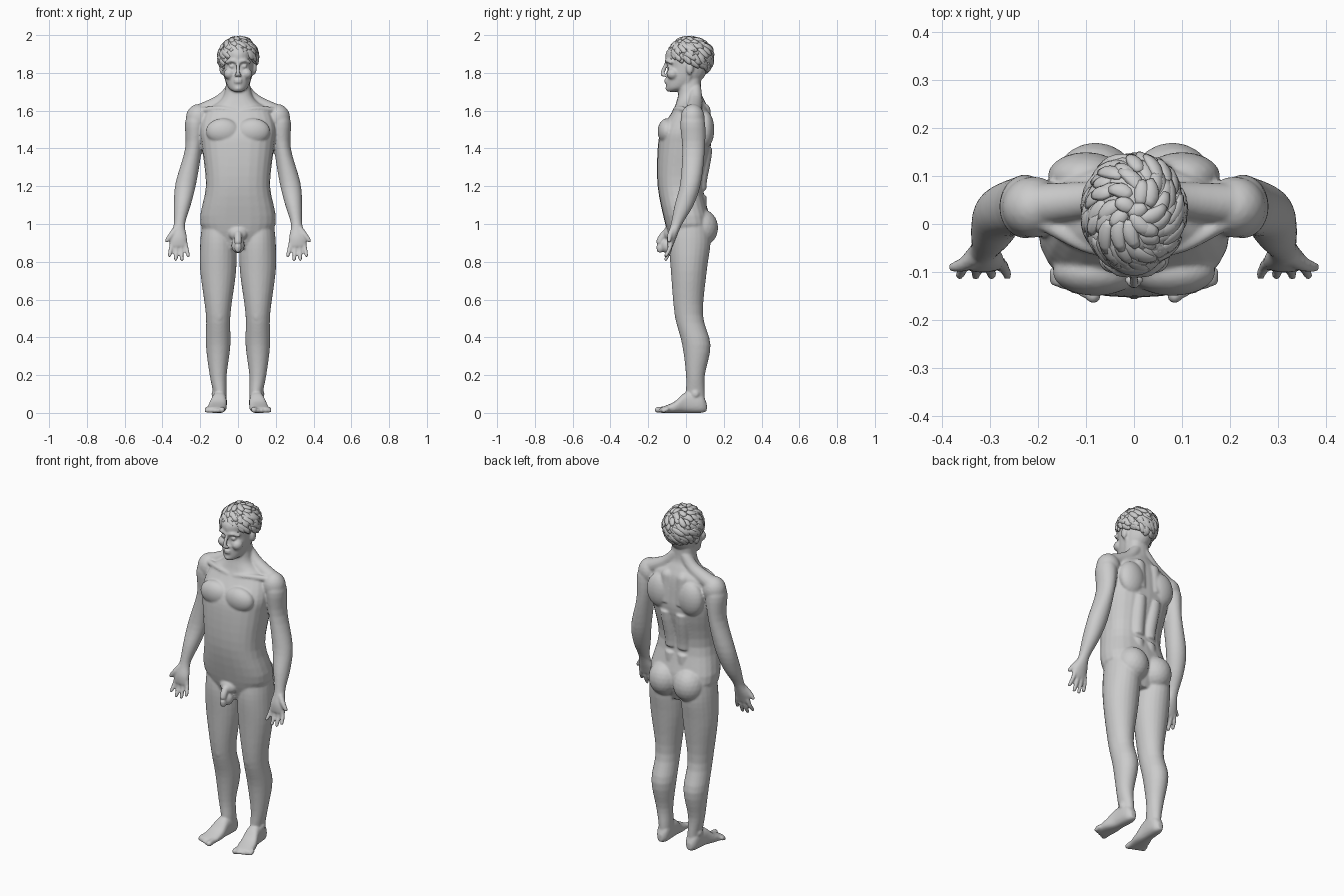
import bpy, bmesh, math, random
from mathutils import Vector, Matrix

random.seed(4)
cube = bpy.data.objects.get("Cube")
if cube:
    bpy.data.objects.remove(cube)

shade = .6
colour = (shade, shade, shade, 1)
grey = bpy.data.materials.new("plain_grey")
grey.use_nodes = True
grey.diffuse_color = colour
grey.node_tree.nodes["Principled BSDF"].inputs["Base Color"].default_value = colour


def refine(rows, steps=4):
    """Smooth interpolation between rows of numbers."""
    rows = [Vector(row) for row in rows]
    padded = [rows[0]] + rows + [rows[-1]]
    result = []
    for before, start, end, after in zip(padded, rows, rows[1:], padded[3:]):
        for step in range(steps):
            t = step / steps
            rest = 1 - t
            leave, arrive = (end - before) / 2, (after - start) / 2
            result.append(start.lerp(end, t * t * (3 - 2 * t))
                          + leave * t * rest * rest - arrive * t * t * rest)
    return result + [rows[-1]]


def loft(mesh, rings, sides=24, power=2):
    """Skin closed superellipse rings given as (centre, across, along)."""
    loops = []
    for centre, across, along in rings:
        loop = []
        for corner in range(sides):
            angle = math.tau * corner / sides
            c, s = math.cos(angle), math.sin(angle)
            wide = math.copysign(abs(c) ** (2 / power), c)
            deep = math.copysign(abs(s) ** (2 / power), s)
            loop.append(mesh.verts.new(centre + across * wide + along * deep))
        loops.append(loop)
    for low, high in zip(loops, loops[1:]):
        for corner in range(sides):
            previous = corner - 1
            mesh.faces.new((low[previous], low[corner], high[corner], high[previous]))
    mesh.faces.new(loops[0])
    mesh.faces.new(loops[-1])


def slices(mesh, rows, power=2, lying=False):
    """Rows: level, x range, depth range; levels run along z, or y if lying."""
    up, out = Vector((0, 0, 1)), Vector((0, 1, 0))
    if lying:
        up, out = out, up
    right = Vector((1, 0, 0))
    rings = []
    for level, left_x, right_x, near, far in refine(rows):
        centre = right * (left_x + right_x) / 2 + out * (near + far) / 2 + up * level
        rings.append((centre, right * (right_x - left_x) / 2, out * (far - near) / 2))
    loft(mesh, rings, power=power)


def symmetric(rows):
    """Expand level, half width, front, back into full slices."""
    return [(level, -half, half, front, back) for level, half, front, back in rows]


def blob(mesh, centre, radii):
    placed = Matrix.Translation(centre) @ Matrix.Diagonal((*radii, 1))
    bmesh.ops.create_icosphere(mesh, subdivisions=3, radius=1, matrix=placed)


def limb(mesh, radius, *points, taper=1):
    """Round-ended tube through points, narrowing towards the last one."""
    path = refine(points)
    last = len(path) - 1
    rings = []
    for index, point in enumerate(path):
        direction = path[min(index + 1, last)] - path[max(index - 1, 0)]
        turn = direction.to_track_quat("Z", "Y")
        size = radius * (1 + (taper - 1) * index / last)
        rings.append((point, turn @ Vector((size, 0, 0)), turn @ Vector((0, size, 0))))
    loft(mesh, rings)
    blob(mesh, path[0], [radius] * 3)
    blob(mesh, path[-1], [radius * taper] * 3)


def finish(name, mesh):
    """Turn the built mesh into a smooth grey object."""
    bmesh.ops.recalc_face_normals(mesh, faces=mesh.faces)
    for face in mesh.faces:
        face.smooth = True
    data = bpy.data.meshes.new(name)
    mesh.to_mesh(data)
    mesh.free()
    data.materials.append(grey)
    made = bpy.data.objects.new(name, data)
    bpy.context.collection.objects.link(made)
    return made


body = bmesh.new()

# leg and kneecap
leg = [(1, .03, .19, -.08, .12), (.9, .01, .2, -.09, .13), (.75, .01, .2, -.08, .11),
       (.52, .04, .17, -.06, .09), (.36, .04, .17, -.02, .13), (.2, .06, .15, 0, .1),
       (.1, .06, .13, 0, .1), (.03, .06, .13, .01, .1)]
slices(body, leg)
blob(body, centre=(.1, -.03, .52), radii=(.03, .03, .05))

# foot, ankle bones and toes
foot = [(.11, .08, .11, .01, .05), (.08, .06, .13, 0, .1), (0, .06, .14, 0, .11),
        (-.06, .06, .16, 0, .06), (-.13, .07, .17, 0, .03)]
slices(body, foot, power=2.5, lying=True)
for ankle_x in (.07, .13):
    blob(body, centre=(ankle_x, .05, .1), radii=(.01, .02, .02))
for toe in range(5):
    size = .012 if toe else .016
    toe_x = .085 + toe * .02
    limb(body, size, (toe_x, -.1, .02), (toe_x, toe * .008 - .15, size))

# buttock, chest, shoulder blade and shoulder
blob(body, centre=(.08, .08, .98), radii=(.09, .09, .1))
blob(body, centre=(.08, -.1, 1.49), radii=(.09, .05, .07))
blob(body, centre=(.1, .1, 1.5), radii=(.08, .05, .1))
blob(body, centre=(.21, .035, 1.56), radii=(.066, .064, .075))

# back muscle, collar bone, neck slope and throat
limb(body, .04, (.04, .07, 1.1), (.04, .07, 1.22), (.05, .1, 1.4), (.05, .09, 1.6))
limb(body, .012, (.02, -.06, 1.6), (.1, -.045, 1.61), (.2, .01, 1.6), taper=1.5)
limb(body, .03, (.03, .05, 1.72), (.09, .05, 1.65), (.2, .04, 1.59), taper=1.5)
limb(body, .017, (.06, .02, 1.79), (.01, -.04, 1.62))

# arm down to the palm
arm = [(1.6, .19, .25, 0, .07), (1.54, .17, .28, -.03, .1), (1.4, .19, .28, -.02, .1),
       (1.22, .22, .33, -.03, .08), (1.1, .25, .34, -.06, .04), (1, .28, .34, -.08, -.02),
       (.93, .27, .36, -.1, -.05), (.88, .27, .36, -.1, -.07)]
slices(body, arm)

# fingers fan out from the knuckles, the middle ones longest
for finger in range(4):
    knuckle = Vector((.28 + finger * .023, -.08, .9))
    tip = Vector((.264 + finger * .033, -.107, .81 + .01 * (finger - 1.5) ** 2))
    bend = knuckle.lerp(tip, .5) + Vector((0, .005, 0))
    limb(body, .013, knuckle, bend, tip, taper=.75)
limb(body, .018, (.33, -.07, .97), (.355, -.085, .94), (.377, -.09, .912), taper=.6)

# brow, cheek, nostril, eye and ear
limb(body, .009, (.01, -.105, 1.86), (.035, -.1, 1.865), (.06, -.08, 1.855))
blob(body, centre=(.045, -.07, 1.795), radii=(.03, .033, .03))
blob(body, centre=(.011, -.117, 1.787), radii=(.009, .011, .008))
blob(body, centre=(.032, -.088, 1.835), radii=(.016, .012, .01))
blob(body, centre=(.086, .02, 1.825), radii=(.013, .02, .034))

# mirror every paired part
half = body.verts[:] + body.edges[:] + body.faces[:]
twin = bmesh.ops.duplicate(body, geom=half)["geom"]
twin_verts = [item for item in twin if isinstance(item, bmesh.types.BMVert)]
bmesh.ops.scale(body, vec=(-1, 1, 1), verts=twin_verts)

# torso with neck, and head
trunk = [(.87, .1, -.07, .09), (1, .2, -.11, .13), (1.2, .17, -.15, .09), (1.4, .19, -.15, .13),
         (1.5, .2, -.13, .13), (1.6, .17, -.07, .12), (1.65, .1, -.05, .1),
         (1.7, .07, -.04, .08), (1.8, .06, -.04, .08)]
slices(body, symmetric(trunk), power=2.5)
skull = [(1.7, .02, -.1, -.05), (1.72, .05, -.105, .02), (1.77, .07, -.105, .09),
         (1.83, .08, -.097, .12), (1.87, .08, -.108, .12), (1.92, .08, -.1, .12),
         (1.97, .04, -.03, .08)]
slices(body, symmetric(skull))

# nose, lips and chin
limb(body, .009, (0, -.105, 1.85), (0, -.12, 1.815), (0, -.125, 1.793), taper=1.3)
for lip_z in (1.75, 1.762):
    blob(body, centre=(0, -.103, lip_z), radii=(.022, .013, .006))
blob(body, centre=(0, -.095, 1.718), radii=(.022, .014, .014))

# simple groin form
blob(body, centre=(0, -.09, .95), radii=(.05, .03, .04))
blob(body, centre=(0, -.1, .885), radii=(.035, .035, .04))
limb(body, .02, (0, -.115, .945), (0, -.138, .91), (0, -.138, .865), taper=.9)

# fuse all body parts into one smooth skin
figure = finish("body", body)
fuse = figure.modifiers.new("fuse", "REMESH")
fuse.mode = "VOXEL"
fuse.voxel_size = .006
fuse.use_smooth_shade = True
soften = figure.modifiers.new("soften", "SMOOTH")
soften.iterations = 5

# hair: a cap covered in swirling tapered locks
hair = bmesh.new()
blob(hair, centre=(0, .04, 1.893), radii=(.09, .094, .093))
middle, size = Vector((0, .026, 1.885)), Vector((.097, .112, .1))
locks, steps = 170, 6
golden_angle = math.pi * (3 - math.sqrt(5))
for lock in range(locks):
    heading = lock * golden_angle
    backness = (1 + math.sin(heading)) / 2
    hairline = 1.3 + .9 * backness ** .6
    start = hairline * math.sqrt(lock / locks) - .12
    swirl, length = random.uniform(.25, .75), random.uniform(.35, .5)
    lift = random.uniform(.97, 1.05)
    normals, path = [], []
    for step in range(steps):
        t = step / (steps - 1)
        polar, around = start + length * t, heading + swirl * t
        flat = math.sin(polar)
        normal = Vector((flat * math.cos(around), flat * math.sin(around), math.cos(polar)))
        normals.append(normal)
        path.append(middle + normal * size * (lift + .07 * t * t))
    rings = []
    for step, (point, normal) in enumerate(zip(path, normals)):
        direction = path[min(step + 1, steps - 1)] - path[max(step - 1, 0)]
        taper = math.sin(math.pi * (step + 1) / (steps + 1)) ** .8
        rings.append((point, direction.cross(normal).normalized() * .017 * taper, normal * .01 * taper))
    loft(hair, rings, sides=8)
finish("hair", hair)
